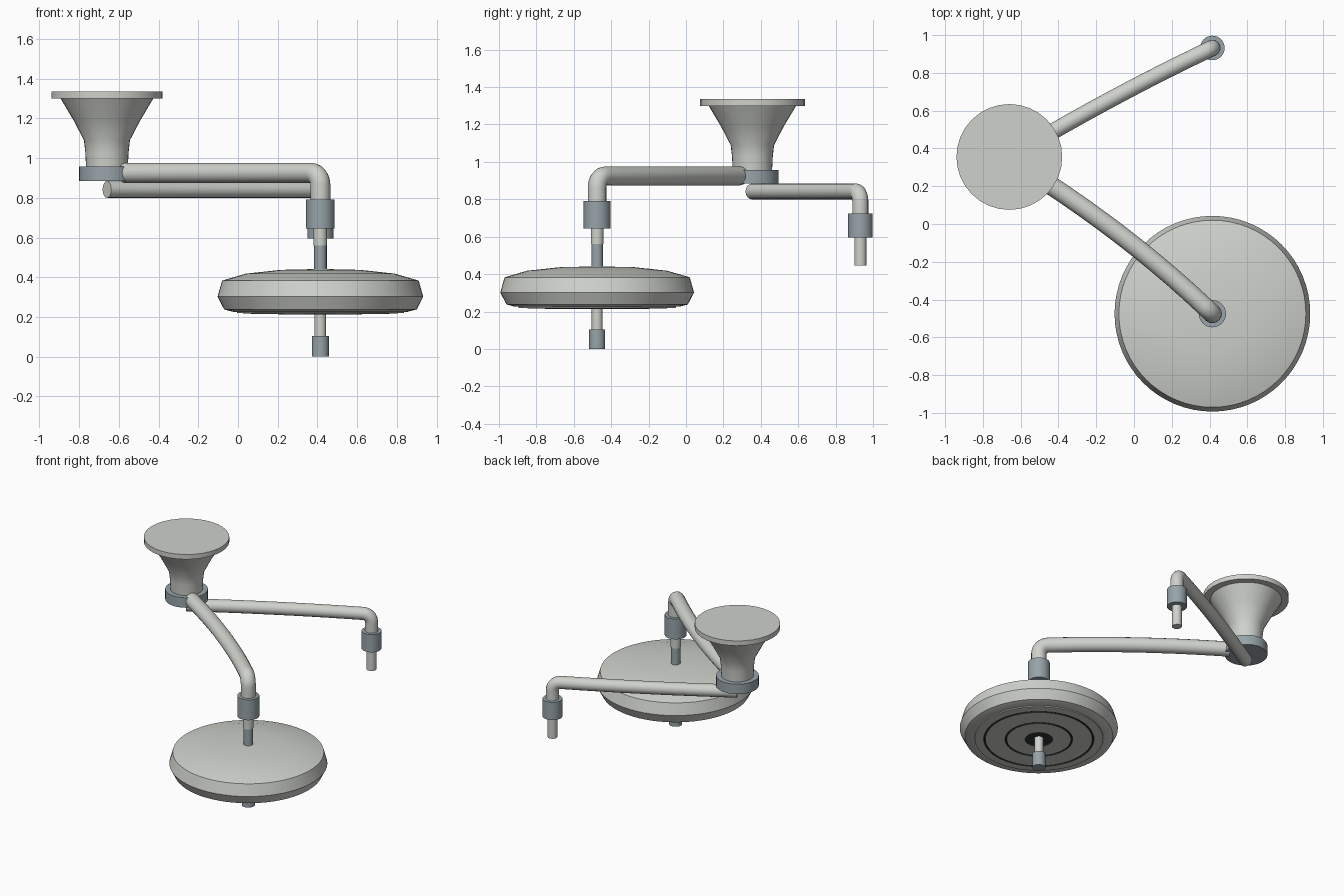
import bpy, math
from mathutils import Vector

if "Cube" in bpy.data.objects:
    bpy.data.objects.remove(bpy.data.objects["Cube"])


def material(name, rgb):
    m = bpy.data.materials.new(name)
    m.diffuse_color = (*rgb, 1)
    m.use_nodes = True
    m.node_tree.nodes["Principled BSDF"].inputs["Base Color"].default_value = m.diffuse_color
    return m


PALE = material("pale grey", (0.62, 0.64, 0.60))
STEEL = material("blue grey", (0.31, 0.37, 0.40))
DARK = material("dark groove", (0.03, 0.035, 0.035))


def finish(ob, mats, angle=28):
    for m in mats:
        ob.data.materials.append(m)
    bpy.ops.object.select_all(action='DESELECT')
    ob.select_set(True)
    bpy.context.view_layer.objects.active = ob
    if ob.type == 'CURVE':
        bpy.ops.object.convert(target='MESH')
    bpy.ops.object.shade_smooth_by_angle(angle=math.radians(angle))


def lathe(name, centre, profile, mats, seg=32, dark_spans=(), angle=28):
    """Spin (radius, z) points, listed from bottom to top, and cap both ends."""
    cx, cy = centre
    verts = [(cx + r * math.cos(2 * math.pi * i / seg),
              cy + r * math.sin(2 * math.pi * i / seg), z)
             for r, z in profile for i in range(seg)]
    faces, slots = [], []
    for k in range(len(profile) - 1):
        for i in range(seg):
            j = (i + 1) % seg
            faces.append((k * seg + i, k * seg + j, (k + 1) * seg + j, (k + 1) * seg + i))
            slots.append(1 if k in dark_spans else 0)
    top = (len(profile) - 1) * seg
    faces += [tuple(reversed(range(seg))), tuple(range(top, top + seg))]
    slots += [1 if dark_spans else 0, 0]
    me = bpy.data.meshes.new(name)
    me.from_pydata(verts, [], faces)
    ob = bpy.data.objects.new(name, me)
    bpy.context.collection.objects.link(ob)
    finish(ob, mats, angle)
    me.polygons.foreach_set("material_index", slots)


def cylinder(name, centre, r, z0, z1, mat, seg=32):
    lathe(name, centre, [(r, z0), (r, z1)], [mat], seg)


def arm(name, start, end, z, z_low, radius, bow, bend):
    """Slightly bowed horizontal tube that turns down through an elbow."""
    a, b = Vector((*start, z)), Vector((*end, z))
    side = Vector((a.y - b.y, b.x - a.x, 0)).normalized()
    mid = (a + b) / 2 + side * bow * 2
    d = (b - mid).normalized()
    stop = b - d * bend
    pts = []
    for i in range(11):
        t = i / 10
        pts.append(a * (1 - t) ** 2 + mid * 2 * t * (1 - t) + stop * t * t)
    for i in range(1, 9):
        q = math.pi / 2 * i / 8
        pts.append(stop + d * bend * math.sin(q) - Vector((0, 0, bend * (1 - math.cos(q)))))
    pts.append(Vector((*end, z_low)))
    cu = bpy.data.curves.new(name, 'CURVE')
    cu.dimensions = '3D'
    cu.bevel_depth = radius
    cu.bevel_resolution = 6
    cu.use_fill_caps = True
    sp = cu.splines.new('POLY')
    sp.points.add(len(pts) - 1)
    for p, v in zip(sp.points, pts):
        p.co = (*v, 1)
    ob = bpy.data.objects.new(name, cu)
    bpy.context.collection.objects.link(ob)
    finish(ob, [PALE], 40)


MOUNT = (-0.66, 0.355)
LAMP = (0.415, -0.475)
SPARE = (0.415, 0.932)

# Ceiling mount: flange, flared neck and swivel collar
cylinder("ceiling_flange", MOUNT, 0.28, 1.30, 1.335, PALE)
lathe("flared_neck", MOUNT, [(0.105, 0.95), (0.109, 1.03), (0.116, 1.09),
                             (0.168, 1.19), (0.235, 1.302)], [PALE], 32, (), 40)
cylinder("swivel_collar", MOUNT, 0.14, 0.885, 0.957, STEEL)

# Lamp arm with its socket and drop rod
arm("lamp_arm", (-0.572, 0.29), LAMP, 0.925, 0.78, 0.05, 0.03, 0.06)
cylinder("lamp_socket", LAMP, 0.072, 0.645, 0.792, STEEL)
cylinder("lamp_rod_upper", LAMP, 0.034, 0.56, 0.65, PALE, 24)
cylinder("lamp_rod_lower", LAMP, 0.031, 0.43, 0.56, STEEL, 24)

# Second arm with an empty socket
arm("spare_arm", MOUNT, SPARE, 0.842, 0.71, 0.043, 0.014, 0.055)
cylinder("spare_socket", SPARE, 0.065, 0.595, 0.723, STEEL)
cylinder("spare_rod", SPARE, 0.032, 0.445, 0.60, PALE, 24)

# Lamp head: underside with dark ring grooves, bevelled rim, shallow dome
lathe("lamp_head", LAMP, [
    (0.09, 0.222), (0.09, 0.213), (0.210, 0.213), (0.212, 0.219), (0.220, 0.219),
    (0.222, 0.214), (0.350, 0.216), (0.352, 0.222), (0.360, 0.222), (0.362, 0.217),
    (0.420, 0.220), (0.422, 0.226), (0.440, 0.226), (0.475, 0.235), (0.485, 0.238),
    (0.518, 0.302), (0.495, 0.383), (0.375, 0.418), (0.20, 0.437), (0.03, 0.441)],
    [PALE, DARK], 64, (0, 2, 3, 4, 6, 7, 8))

# Handle under the lamp
cylinder("handle_stem", LAMP, 0.029, 0.09, 0.23, PALE, 24)
cylinder("handle_grip", LAMP, 0.043, 0.0, 0.103, STEEL, 24)
